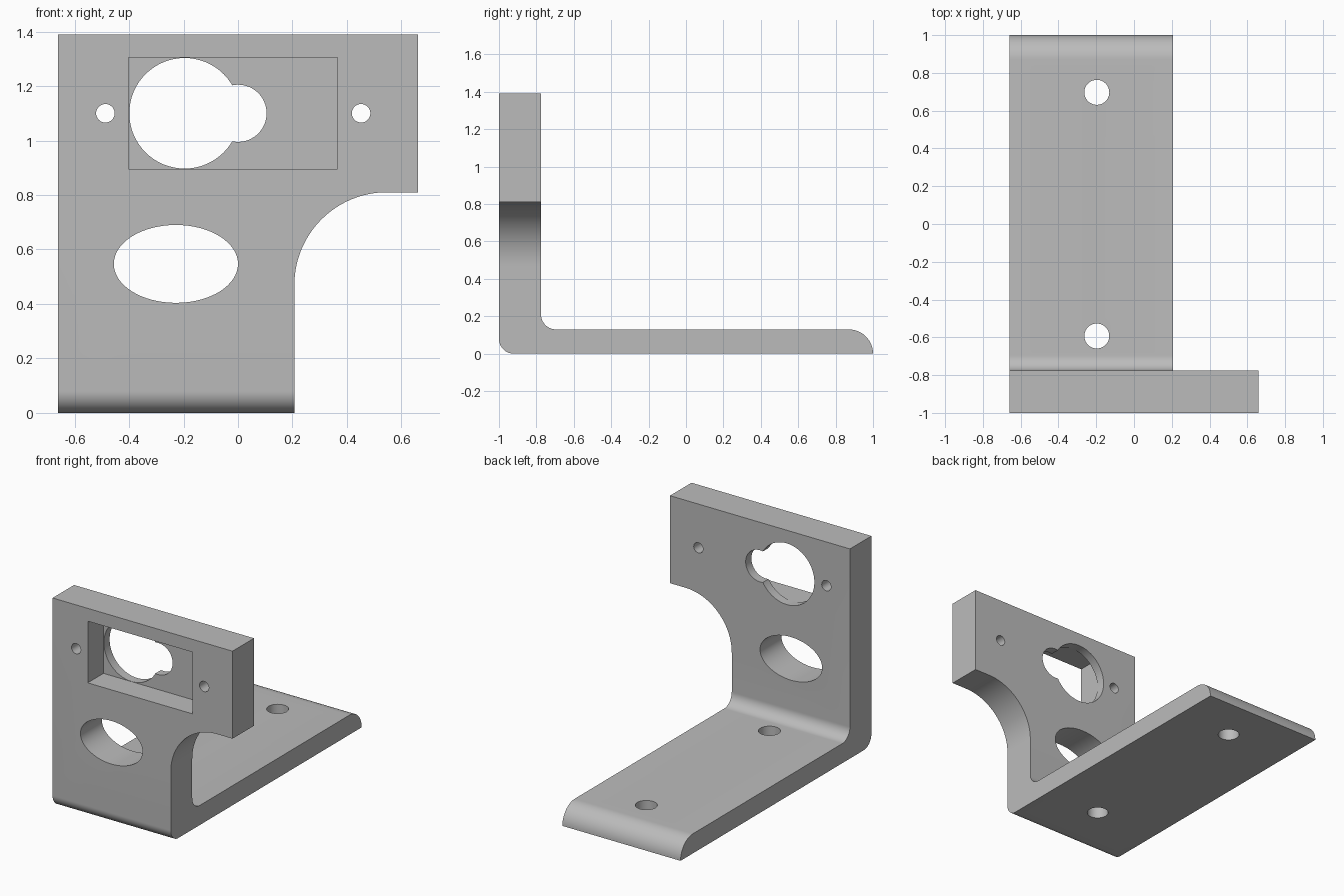
import bpy, bmesh
from math import sin, cos, radians, pi
from mathutils import Vector

cube = bpy.data.objects.get("Cube")
if cube:
    bpy.data.objects.remove(cube, do_unlink=True)

grey = bpy.data.materials.new("plain grey")
grey.use_nodes = True
colour = (0.5, 0.5, 0.5, 1)
grey.diffuse_color = colour
grey.node_tree.nodes["Principled BSDF"].inputs["Base Color"].default_value = colour

# Main dimensions
HALF, TOP, BASE_X = 0.66, 1.39, 0.207
WALL_BACK, BASE_TOP, POCKET_BACK = -0.775, 0.13, -0.835


def arc(cx, cy, r, start, end, steps=16):
    angles = [radians(start + (end - start) * i / steps) for i in range(steps + 1)]
    return [(cx + r * cos(a), cy + r * sin(a)) for a in angles]


def ellipse(cx, cy, rx, ry, steps=64):
    return [(cx + rx * cos(2 * pi * i / steps), cy + ry * sin(2 * pi * i / steps))
            for i in range(steps)]


def prism(name, outline, axis, low, high):
    """Extrude a 2D outline along one axis; the outline fills the other two."""
    def place(p, d):
        co = list(p)
        co.insert("xyz".index(axis), d)
        return Vector(co)
    bm = bmesh.new()
    face = bm.faces.new([bm.verts.new(place(p, low)) for p in outline])
    moved = bmesh.ops.extrude_face_region(bm, geom=[face])["geom"]
    shift = place((0, 0), high - low)
    bmesh.ops.translate(bm, vec=shift, verts=[v for v in moved if isinstance(v, bmesh.types.BMVert)])
    bmesh.ops.recalc_face_normals(bm, faces=bm.faces)
    mesh = bpy.data.meshes.new(name)
    bm.to_mesh(mesh)
    bm.free()
    mesh.materials.append(grey)
    obj = bpy.data.objects.new(name, mesh)
    bpy.context.collection.objects.link(obj)
    return obj


# L-shaped bracket with rounded bend and rounded rear edge
side = (arc(-0.92, 0.08, 0.08, 270, 180)
        + [(-1, TOP), (WALL_BACK, TOP)]
        + arc(WALL_BACK + 0.08, BASE_TOP + 0.08, 0.08, 180, 270)
        + arc(1 - BASE_TOP, 0, BASE_TOP, 90, 0))
bracket = prism("mounting_bracket", side, "x", -HALF, HALF)

# Side cutaway with a curved shoulder
shoulder = arc(BASE_X + 0.34, 0.47, 0.34, 180, 90, 32)
cutters = [prism("side_cutaway", [(BASE_X, -0.1)] + shoulder + [(1, 0.81), (1, -0.1)],
                 "y", -1.1, 1.1)]

# Front pocket, with two overlapping holes through its floor
pocket = [(-0.402, 0.896), (0.365, 0.896), (0.365, 1.305), (-0.402, 1.305)]
cutters.append(prism("sensor_pocket", pocket, "y", -1.1, POCKET_BACK))

# Holes through the upright wall
for name, x, z, rx, rz in (("large_round_hole", -0.196, 1.1, 0.203, 0.203),
                           ("small_round_hole", 0, 1.1, 0.105, 0.105),
                           ("oval_hole", -0.228, 0.547, 0.228, 0.143),
                           ("right_screw_hole", -0.487, 1.1, 0.034, 0.034),
                           ("left_screw_hole", 0.452, 1.1, 0.034, 0.034)):
    cutters.append(prism(name, ellipse(x, z, rx, rz), "y", -1.2, -0.6))

# Mounting holes through the base
for y in (-0.593, 0.697):
    cutters.append(prism("base_hole", ellipse(-0.197, y, 0.066, 0.066), "z", -0.1, 0.3))

bpy.ops.object.select_all(action="DESELECT")
bpy.context.view_layer.objects.active = bracket
bracket.select_set(True)
for cutter in cutters:
    cut = bracket.modifiers.new(cutter.name, "BOOLEAN")
    cut.operation, cut.solver, cut.object = "DIFFERENCE", "EXACT", cutter
    bpy.ops.object.modifier_apply(modifier=cut.name)
    bpy.data.objects.remove(cutter, do_unlink=True)

bpy.ops.object.shade_smooth_by_angle(angle=radians(30))
